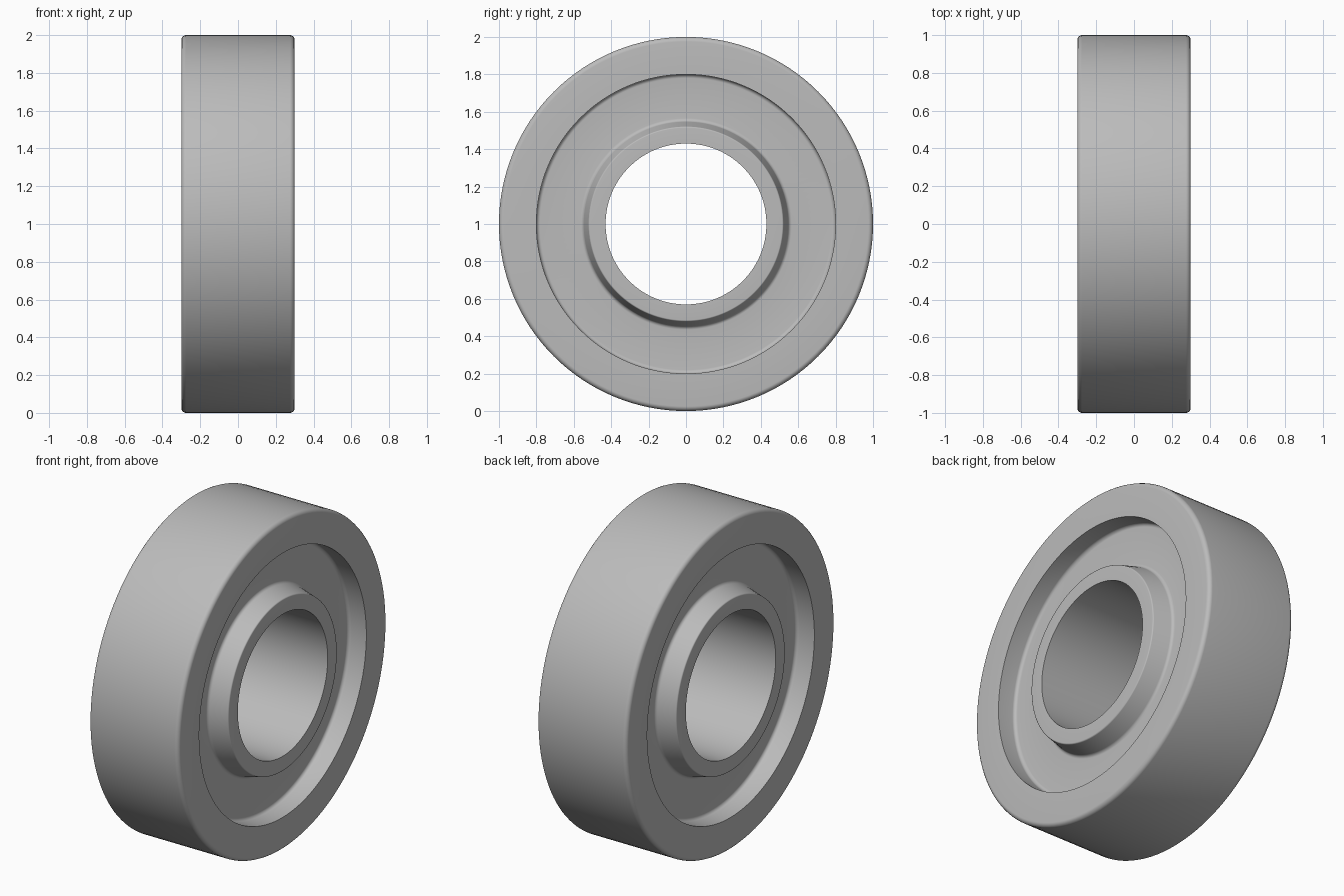
import bpy, bmesh, math
from mathutils import Vector, Matrix

cube = bpy.data.objects.get("Cube")
if cube:
    bpy.data.objects.remove(cube)

SEGMENTS = 128

# Single grey finish
grey = bpy.data.materials.new("Plain grey")
grey.use_nodes = True
colour = (0.5, 0.5, 0.5, 1)
grey.diffuse_color = colour
grey.node_tree.nodes["Principled BSDF"].inputs["Base Color"].default_value = colour


def rounded(corners, steps=5):
    """Closed profile of (x, radius, fillet) corners, with the fillets rounded."""
    points = []
    for i, (x, r, fillet) in enumerate(corners):
        corner = Vector((x, r))
        if not fillet:
            points.append(corner)
            continue
        before = Vector(corners[i - 1][:2]) - corner
        after = Vector(corners[(i + 1) % len(corners)][:2]) - corner
        cut = fillet / math.tan(before.angle(after) / 2)
        a, b = corner + before.normalized() * cut, corner + after.normalized() * cut
        middle = corner + (before.normalized() + after.normalized()).normalized() * (
            fillet / math.sin(before.angle(after) / 2))
        for s in range(steps + 1):
            direction = (a - middle).lerp(b - middle, s / steps).normalized()
            points.append(middle + direction * fillet)
    return points


def revolve(name, profile):
    """Turn a closed profile about the axle, which runs along x."""
    bm = bmesh.new()
    verts = [bm.verts.new((p.x, 0, p.y)) for p in profile]
    edges = [bm.edges.new((v, verts[i - 1])) for i, v in enumerate(verts)]
    bmesh.ops.spin(bm, geom=verts + edges, cent=(0, 0, 0), axis=(1, 0, 0),
                   angle=math.tau, steps=SEGMENTS, use_merge=True)
    bmesh.ops.remove_doubles(bm, verts=bm.verts, dist=1e-5)
    bmesh.ops.recalc_face_normals(bm, faces=bm.faces)
    bmesh.ops.transform(bm, matrix=Matrix.Translation((0, 0, 1)), verts=bm.verts)
    mesh = bpy.data.meshes.new(name)
    bm.to_mesh(mesh)
    bm.free()
    mesh.materials.append(grey)
    obj = bpy.data.objects.new(name, mesh)
    bpy.context.collection.objects.link(obj)
    bpy.ops.object.select_all(action="DESELECT")
    obj.select_set(True)
    bpy.context.view_layer.objects.active = obj
    bpy.ops.object.shade_smooth_by_angle(angle=math.radians(30))
    return obj


# One side: bore edge, tapered hub, recessed web, outer rim
half = [
    (0.30, 0.43, 0),
    (0.30, 0.52, 0.008),
    (0.18, 0.55, 0.02),
    (0.18, 0.80, 0.02),
    (0.30, 0.80, 0),
    (0.30, 1.00, 0.025),
]
other_half = [(-x, r, f) for x, r, f in reversed(half)]
revolve("wheel_ring", rounded(half + other_half))
